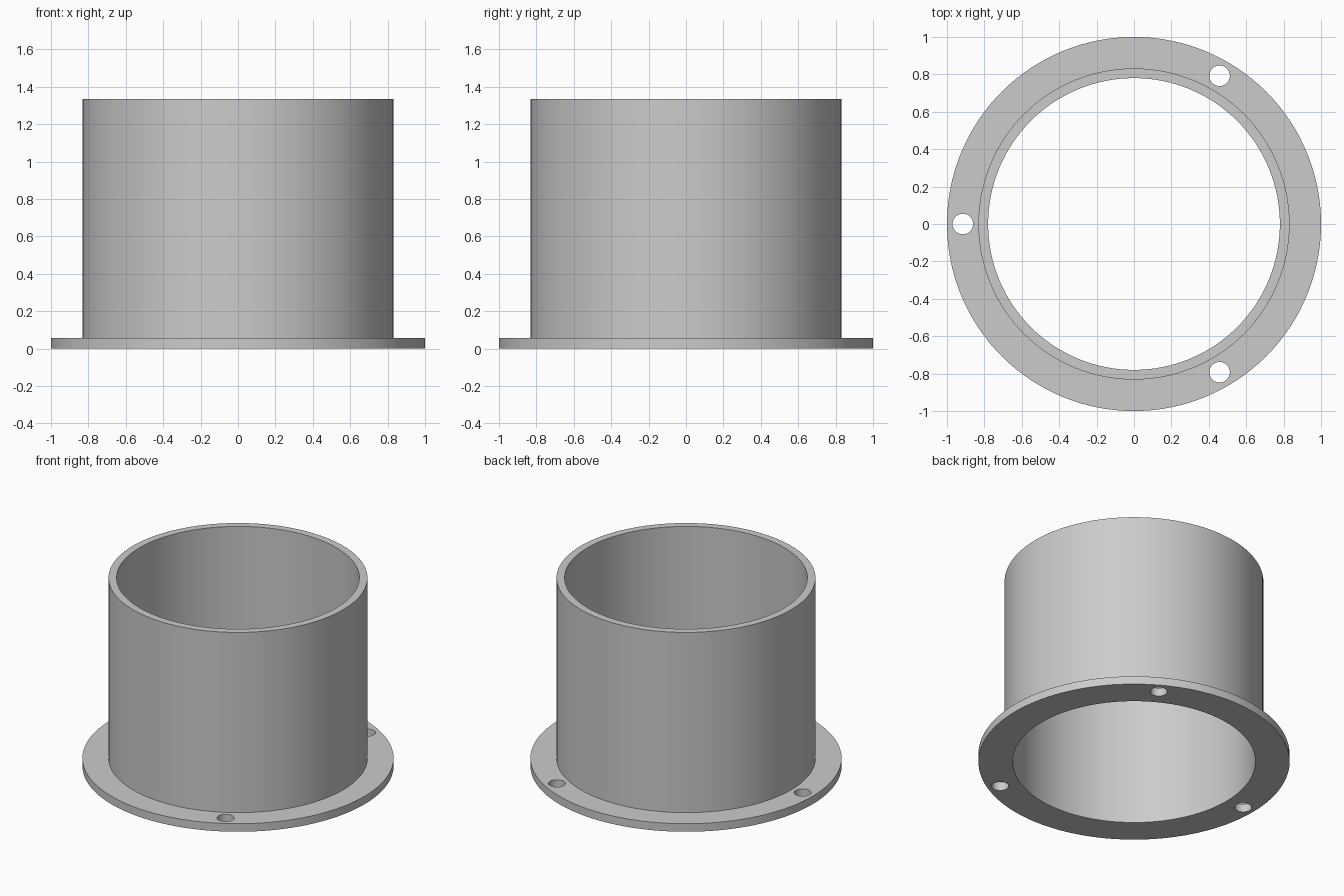
import bpy, bmesh, math
from mathutils import Matrix

if "Cube" in bpy.data.objects:
    bpy.data.objects.remove(bpy.data.objects["Cube"])

SEGMENTS = 128
BORE, TUBE, FLANGE = 0.78, 0.832, 1.0
HEIGHT, PLATE = 1.335, 0.057
HOLE, HOLE_CIRCLE = 0.055, 0.915

grey = bpy.data.materials.new("light grey")
grey.use_nodes = True
colour = (0.6, 0.6, 0.6, 1)
grey.diffuse_color = colour
grey.node_tree.nodes["Principled BSDF"].inputs["Base Color"].default_value = colour


def add_object(name, bm):
    bmesh.ops.recalc_face_normals(bm, faces=bm.faces)
    mesh = bpy.data.meshes.new(name)
    bm.to_mesh(mesh)
    bm.free()
    obj = bpy.data.objects.new(name, mesh)
    bpy.context.collection.objects.link(obj)
    return obj


# Flanged tube: one closed L-shaped section revolved about z
bm = bmesh.new()
section = [(BORE, 0), (FLANGE, 0), (FLANGE, PLATE),
           (TUBE, PLATE), (TUBE, HEIGHT), (BORE, HEIGHT)]
points = [bm.verts.new((r, 0, z)) for r, z in section]
edges = [bm.edges.new((a, b)) for a, b in zip(points, points[1:] + points[:1])]
bmesh.ops.spin(bm, geom=points + edges, cent=(0, 0, 0), axis=(0, 0, 1),
               angle=math.tau, steps=SEGMENTS, use_merge=True)
bmesh.ops.remove_doubles(bm, verts=bm.verts, dist=0.0001)
tube = add_object("flanged_tube", bm)
tube.data.materials.append(grey)

# Three evenly spaced bolt holes, the first at -x
bm = bmesh.new()
for i in range(3):
    place = (Matrix.Rotation(math.pi + i * math.tau / 3, 4, "Z")
             @ Matrix.Translation((HOLE_CIRCLE, 0, PLATE / 2)))
    bmesh.ops.create_cone(bm, cap_ends=True, segments=32, radius1=HOLE,
                          radius2=HOLE, depth=PLATE * 4, matrix=place)
cutter = add_object("bolt_hole_cutter", bm)
cutter.data.materials.append(grey)
cutter.hide_render = True

holes = tube.modifiers.new("bolt_holes", "BOOLEAN")
holes.operation = "DIFFERENCE"
holes.solver = "EXACT"
holes.object = cutter

# Apply the cut, then smooth the curved walls and keep the rims sharp
bpy.ops.object.select_all(action="DESELECT")
bpy.context.view_layer.objects.active = tube
tube.select_set(True)
bpy.ops.object.modifier_apply(modifier=holes.name)
bpy.data.objects.remove(cutter)
bpy.ops.object.shade_smooth_by_angle(angle=math.radians(30))
